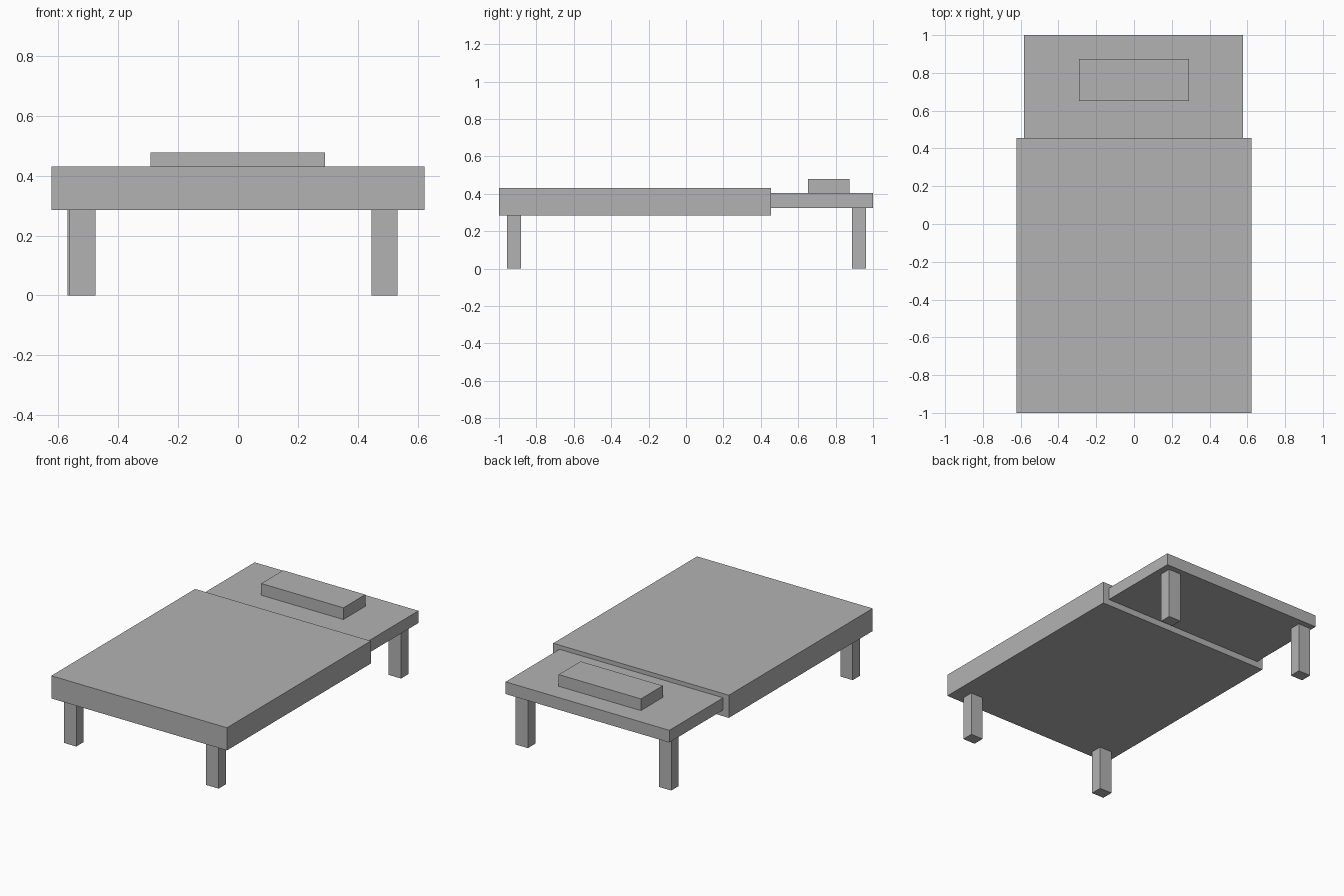
import bpy

cube = bpy.data.objects.get("Cube")
if cube:
    bpy.data.objects.remove(cube, do_unlink=True)

# One plain grey for everything
grey = bpy.data.materials.new("plain_grey")
grey.use_nodes = True
colour = (0.45, 0.45, 0.45, 1)
grey.diffuse_color = colour
grey.node_tree.nodes["Principled BSDF"].inputs["Base Color"].default_value = colour


def box(name, x, y, z):
    """Flat-sided block spanning the given (low, high) ranges."""
    spans = (x, y, z)
    bpy.ops.mesh.primitive_cube_add(size=1, location=[(a + b) / 2 for a, b in spans])
    ob = bpy.context.object
    ob.name = name
    ob.scale = [b - a for a, b in spans]
    bpy.ops.object.transform_apply(location=False, rotation=False, scale=True)
    ob.data.materials.append(grey)
    return ob


# Thick blanket slab, thinner head slab, pillow
box("blanket", (-0.622, 0.622), (-1, 0.455), (0.285, 0.43))
box("head_slab", (-0.582, 0.578), (0.455, 1), (0.325, 0.403))
box("pillow", (-0.292, 0.29), (0.652, 0.873), (0.403, 0.478))

# Four square legs
leg_width, leg_depth = 0.088, 0.075
for name, x, y, top in (
    ("front_right_leg", -0.563, -0.957, 0.285),
    ("front_left_leg", 0.445, -0.957, 0.285),
    ("back_right_leg", -0.57, 0.888, 0.325),
    ("back_left_leg", 0.445, 0.888, 0.325),
):
    box(name, (x, x + leg_width), (y, y + leg_depth), (0, top))
